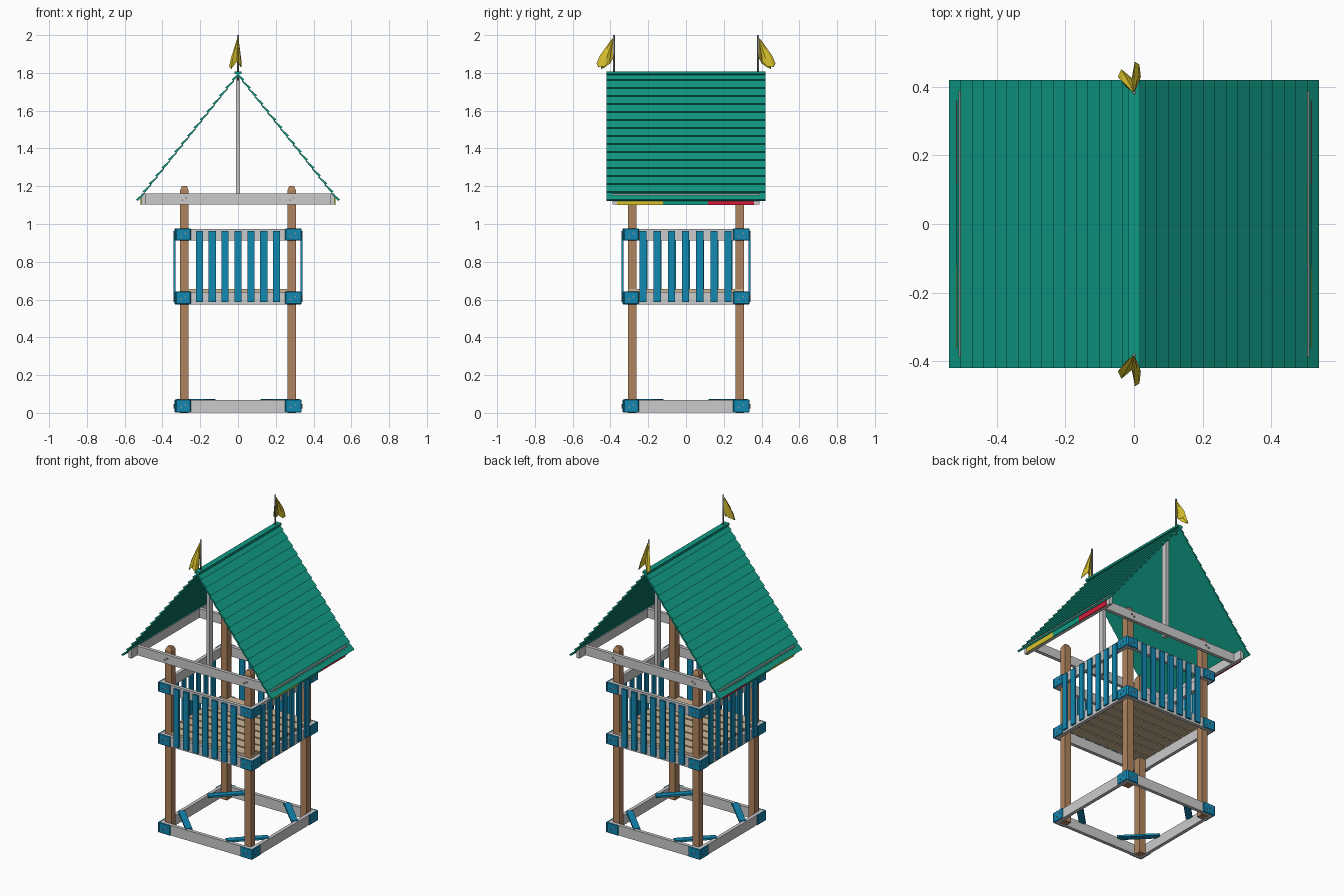
import bpy, bmesh, math
from mathutils import Matrix, Vector

if "Cube" in bpy.data.objects:
    bpy.data.objects.remove(bpy.data.objects["Cube"])


def mat(name, hexcode):
    m = bpy.data.materials.new(name)
    c = [int(hexcode[i:i + 2], 16) / 255 for i in (0, 2, 4)]
    m.diffuse_color = [((v + .055) / 1.055) ** 2.4 if v > .04 else v / 12.92 for v in c] + [1]
    m.use_nodes = True
    m.node_tree.nodes["Principled BSDF"].inputs["Base Color"].default_value = m.diffuse_color
    return m


TEAL = mat("teal roof", "109A84")
BLUE = mat("blue paint", "1288B2")
GREY = mat("light grey beam", "CBCBCB")
BROWN = mat("brown post", "B0845F")
TAN = mat("tan deck", "CDB595")
YELLOW = mat("yellow", "D6C02C")
RED = mat("red", "D01C38")
STEEL = mat("steel", "8C8F92")


def finish(bm, name, material, smooth=False):
    bmesh.ops.recalc_face_normals(bm, faces=bm.faces)
    me = bpy.data.meshes.new(name)
    bm.to_mesh(me)
    bm.free()
    me.materials.append(material)
    ob = bpy.data.objects.new(name, me)
    bpy.context.collection.objects.link(ob)
    if smooth:
        for p in me.polygons:
            p.use_smooth = True
    return ob


def add_box(bm, x0, x1, y0, y1, z0, z1, rot=None):
    m = Matrix.Translation(((x0 + x1) / 2, (y0 + y1) / 2, (z0 + z1) / 2)) @ \
        Matrix.Diagonal((x1 - x0, y1 - y0, z1 - z0, 1))
    bmesh.ops.create_cube(bm, size=1, matrix=(rot @ m) if rot else m)


def boxes(name, material, items, bevel=0):
    bm = bmesh.new()
    for it in items:
        add_box(bm, *it)
    ob = finish(bm, name, material)
    if bevel:
        b = ob.modifiers.new("bevel", 'BEVEL')
        b.width, b.segments = bevel, 1
    return ob


def turn(k):
    return Matrix.Rotation(k * math.pi / 2, 4, 'Z')


# corner posts with tapered tops
for sx in (-1, 1):
    for sy in (-1, 1):
        bm = bmesh.new()
        x, y, r = sx * .284, sy * .284, .022
        add_box(bm, x - r, x + r, y - r, y + r, 0, 1.18)
        top = [f for f in bm.faces if f.normal.z > .9 or f.calc_center_median().z > 1.17]
        ret = bmesh.ops.extrude_face_region(bm, geom=top)
        bmesh.ops.delete(bm, geom=top, context='FACES_ONLY')
        for v in ret["geom"]:
            if isinstance(v, bmesh.types.BMVert):
                v.co = Vector((x + (v.co.x - x) * .6, y + (v.co.y - y) * .6, 1.2))
        finish(bm, "corner_post", BROWN)

# three square frames of beams: ground, deck and top rail
LEVELS = (("ground_frame", .003, .068), ("deck_frame", .575, .640), ("top_rail", .912, .974))
for name, z0, z1 in LEVELS:
    items = []
    for s in (-1, 1):
        a, b = sorted((s * .308, s * .330))
        items += [(-.33, .33, a, b, z0, z1), (a, b, -.308, .308, z0, z1)]
    boxes(name, GREY, items)

# blue angle brackets around each frame corner, with bolts
for name, z0, z1 in LEVELS:
    h0, h1 = (z0 + .0, z1 + .002)
    bm, bolts = bmesh.new(), bmesh.new()
    for k in range(4):
        add_box(bm, .25, .337, -.337, -.329, h0, h1, turn(k))
        add_box(bm, .329, .337, -.329, -.25, h0, h1, turn(k))
        for p, ax in (((.29, -.338, 0), 'X'), ((.338, -.29, 0), 'Y')):
            for d in (-.012, .012):
                q = Vector(p) + Vector((d, 0, 0) if ax == 'X' else (0, d, 0))
                q.z = (z0 + z1) / 2 + d * .6
                m = turn(k) @ Matrix.Translation(q) @ Matrix.Rotation(math.pi / 2, 4, ax)
                bmesh.ops.create_cone(bolts, cap_ends=True, segments=8, radius1=.005,
                                      radius2=.005, depth=.006, matrix=m)
    ob = finish(bm, name + "_brackets", BLUE)
    b = ob.modifiers.new("bevel", 'BEVEL')
    b.width, b.segments = .003, 1
    finish(bolts, name + "_bolts", STEEL)

# diagonal braces lying on the ground frame corners
bm = bmesh.new()
for k in range(4):
    m = turn(k) @ Matrix.Translation((.222, -.222, .067)) @ Matrix.Rotation(math.pi / 4, 4, 'Z')
    add_box(bm, -.125, .125, -.02, .02, -.006, .006, m)
finish(bm, "ground_braces", BLUE)

# deck planks
n, w = 8, .616 / 8
boxes("deck_planks", TAN, [(-.307, .307, -.308 + i * w + .005, -.308 + (i + 1) * w - .005, .638, .656)
                           for i in range(n)])

# railing slats on all four sides
for k, side in enumerate(("front", "right", "back", "left")):
    pitch = .068 if k % 2 == 0 else .075
    bm = bmesh.new()
    for i in range(-3, 4):
        c = i * pitch - (.002 if k % 2 else 0)
        add_box(bm, c - .019, c + .019, -.341, -.330, .588, .962, turn(k))
    finish(bm, side + "_railing_slats", BLUE)

# roof frame: beams bolted to the posts and eave beams
items = []
for s in (-1, 1):
    a, b = sorted((s * .306, s * .328))
    items.append((-.492, .492, a, b, 1.103, 1.162))
    a, b = sorted((s * .490, s * .511))
    items.append((a, b, -.388, .388, 1.103, 1.162))
boxes("roof_frame", GREY, items)
bm = bmesh.new()
for sx in (-1, 1):
    for sy in (-1, 1):
        for d in (-.009, .009):
            m = Matrix.Translation((sx * .284 + d, sy * .33, 1.132 + d * .6)) @ Matrix.Rotation(math.pi / 2, 4, 'X')
            bmesh.ops.create_cone(bm, cap_ends=True, segments=8, radius1=.005, radius2=.005,
                                  depth=.008, matrix=m)
finish(bm, "roof_frame_bolts", STEEL)

# upright king posts and ridge beam support
boxes("king_posts", GREY, [(-.011, .011, s * .288 - .018, s * .288 + .018, 1.11, 1.785) for s in (-1, 1)])

# coloured strips on the eave beams
for name, mtl, y0, y1 in (("yellow_strip", YELLOW, -.365, -.122), ("teal_strip", TEAL, -.122, .116),
                          ("red_strip", RED, .116, .36)):
    boxes(name, mtl, [(.511, .517, y0, y1, 1.101, 1.15), (-.517, -.511, y0, y1, 1.101, 1.15)])

# lapped roof boards on both slopes
COUNT, RUN, DROP = 16, .54, .678
L = math.hypot(RUN, DROP)
d = Vector((RUN, 0, -DROP)) / L
nrm = Vector((DROP, 0, RUN)) / L
step = L / COUNT
for s, side in ((-1, "left"), (1, "right")):
    bm = bmesh.new()
    for i in range(COUNT):
        s0, s1 = i * step, (i + 1) * step
        ring = []
        for y in (-.42, .42):
            r = []
            for a, h in ((s0 - .002, -.017), (s0 - .002, -.011), (s1, 0), (s1, -.013)):
                p = Vector((0, 0, 1.808)) + d * a + nrm * h
                r.append(bm.verts.new((s * p.x, y, p.z)))
            ring.append(r)
        bm.faces.new(ring[0])
        bm.faces.new(ring[1][::-1])
        for j in range(4):
            q = (j + 1) % 4
            bm.faces.new((ring[0][j], ring[1][j], ring[1][q], ring[0][q]))
    finish(bm, side + "_roof_boards", TEAL)
boxes("ridge_cap", TEAL, [(-.018, .018, -.42, .42, 1.793, 1.807)])

# flag poles and drooping pennants
HEM = [(0, 0, 1.885), (-.022, -.018, 1.85), (-.045, -.045, 1.83), (-.036, -.066, 1.82),
       (-.006, -.04, 1.86), (.002, -.088, 1.85), (.014, -.08, 1.832), (.018, -.045, 1.835), (.006, -.02, 1.86)]
for sy, side in ((1, "front"), (-1, "back")):
    bm = bmesh.new()
    bmesh.ops.create_cone(bm, cap_ends=True, segments=10, radius1=.005, radius2=.005, depth=.24,
                          matrix=Matrix.Translation((0, -sy * .382, 1.88)))
    finish(bm, side + "_flag_pole", STEEL, True)
    bm = bmesh.new()
    rows = []
    for t, bulge in ((.06, 1), (.4, 1.12), (.72, 1.12), (1, 1)):
        rows.append([bm.verts.new((x * t * bulge, sy * (-.384 + y * t * bulge), 1.99 + (z - 1.99) * t))
                     for x, y, z in HEM])
    for a, b in zip(rows, rows[1:]):
        for j in range(len(HEM) - 1):
            bm.faces.new((a[j], a[j + 1], b[j + 1], b[j]))
    ob = finish(bm, side + "_flag", YELLOW)
    sol = ob.modifiers.new("cloth", 'SOLIDIFY')
    sol.thickness = .002
